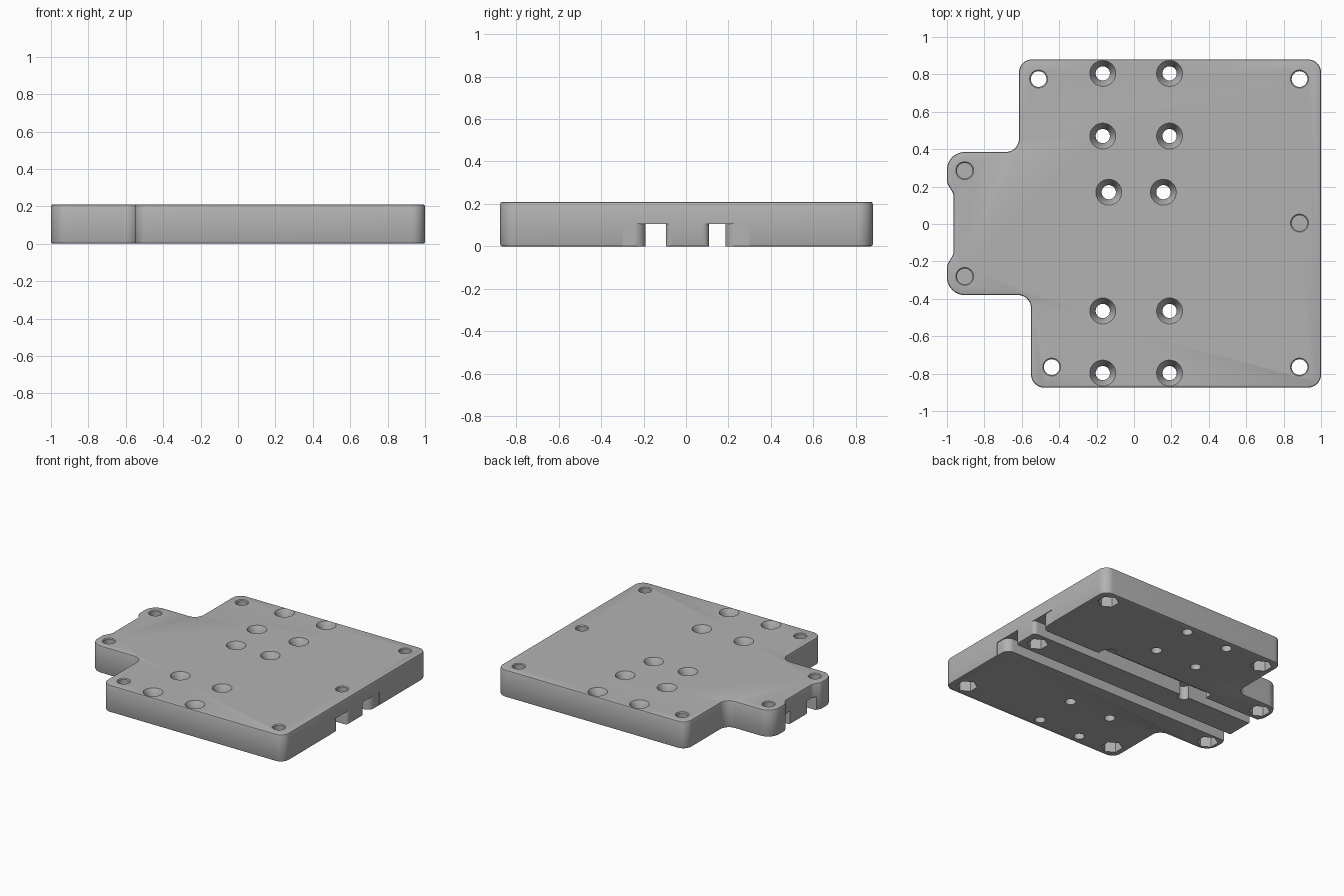
import bpy, bmesh, math
from mathutils import Vector

cube = bpy.data.objects.get("Cube")
if cube:
    bpy.data.objects.remove(cube, do_unlink=True)

H = 0.21          # plate thickness
CHANNEL = 0.105   # channel depth

grey = bpy.data.materials.new("plain_grey")
grey.use_nodes = True
colour = (0.45, 0.45, 0.45, 1)
grey.diffuse_color = colour
grey.node_tree.nodes["Principled BSDF"].inputs["Base Color"].default_value = colour


def rounded(corners, steps=8):
    """Polygon outline with each (x, y, radius) corner turned into an arc."""
    out = []
    for i, (x, y, r) in enumerate(corners):
        p = Vector((x, y))
        if r == 0:
            out.append(p)
            continue
        a = (Vector(corners[i - 1][:2]) - p).normalized()
        b = (Vector(corners[(i + 1) % len(corners)][:2]) - p).normalized()
        half = a.angle(b) / 2
        centre = p + (a + b).normalized() * r / math.sin(half)
        start = p + a * r / math.tan(half) - centre
        end = p + b * r / math.tan(half) - centre
        for k in range(steps + 1):
            d = start.lerp(end, k / steps).normalized()
            out.append(centre + d * r)
    return out


def prism(name, points, z0, z1, bevel=0):
    bm = bmesh.new()
    face = bm.faces.new([bm.verts.new((p[0], p[1], z0)) for p in points])
    new = bmesh.ops.extrude_face_region(bm, geom=[face], use_keep_orig=True)["geom"]
    bmesh.ops.translate(bm, vec=(0, 0, z1 - z0),
                        verts=[v for v in new if isinstance(v, bmesh.types.BMVert)])
    bmesh.ops.recalc_face_normals(bm, faces=bm.faces)
    if bevel:
        rim = [e for e in bm.edges if abs(e.verts[0].co.z - e.verts[1].co.z) < 1e-5]
        bmesh.ops.bevel(bm, geom=rim, offset=bevel, segments=2, profile=0.5, affect='EDGES')
    return finish(name, bm)


def finish(name, bm):
    mesh = bpy.data.meshes.new(name)
    bm.to_mesh(mesh)
    bm.free()
    obj = bpy.data.objects.new(name, mesh)
    bpy.context.collection.objects.link(obj)
    mesh.materials.append(grey)
    return obj


def frustum(name, x, y, z0, z1, r0, r1, sides=32):
    bm = bmesh.new()
    bmesh.ops.create_cone(bm, cap_ends=True, segments=sides, radius1=r0, radius2=r1, depth=z1 - z0)
    bmesh.ops.translate(bm, verts=bm.verts, vec=(x, y, (z0 + z1) / 2))
    return finish(name, bm)


def cut(target, cutter):
    cutter.hide_render = True
    bpy.context.view_layer.objects.active = target
    mod = target.modifiers.new("cut", 'BOOLEAN')
    mod.operation = 'DIFFERENCE'
    mod.solver = 'EXACT'
    mod.object = cutter
    bpy.ops.object.modifier_apply(modifier=mod.name)
    bpy.data.objects.remove(cutter, do_unlink=True)


# Plate outline with an eared tab on the -x side
outline = [(1, -.875, .07), (1, .88, .07), (-.615, .88, .07), (-.615, .385, .07),
           (-1, .385, .095), (-1, .22, .05), (-.965, .16, .05),
           (-.965, -.16, .05), (-1, -.22, .05), (-1, -.38, .095),
           (-.55, -.38, .07), (-.55, -.875, .07)]
plate = prism("mounting_plate", rounded(outline), 0, H, 0.01)

# Two cable channels underneath, with flared mouths at the +x end
lower = [(-1.2, -.19, 0), (.995, -.19, .055), (.995, -.3, 0), (1.2, -.3, 0),
         (1.2, -.06, 0), (1, -.06, 0), (1, -.095, .03), (-1.2, -.095, 0)]
upper = [(-1.2, .108, 0), (1, .108, .03), (1, .07, 0), (1.2, .07, 0),
         (1.2, .3, 0), (.995, .3, 0), (.995, .185, .055), (.48, .185, 0),
         (.48, .25, .03), (-.5, .25, .03), (-.5, .185, 0), (-1.2, .185, 0)]
for pts in (lower, upper):
    cut(plate, prism("channel_cutter", rounded(pts), -.1, CHANNEL))

# Round reliefs in the channel walls
for x, y in ((-.37, .1), (.42, .25)):
    cut(plate, frustum("relief_cutter", x, y, -.1, CHANNEL, .04, .04))

# Bolt holes with hexagonal nut pockets underneath
bolts = [(.885, .775), (.885, .005), (.885, -.765), (-.51, .775),
         (-.44, -.765), (-.905, .285), (-.905, -.28)]
for x, y in bolts:
    cut(plate, frustum("bolt_cutter", x, y, -.1, H + .1, .042, .042))
    cut(plate, frustum("edge_cutter", x, y, H - .01, H + .01, .038, .058))
    cut(plate, frustum("nut_cutter", x, y, -.1, .08, .075, .075, 6))

# Countersunk screw holes
screws = [(x, y) for y in (.805, .47, -.465, -.797) for x in (-.167, .19)]
screws += [(-.135, .17), (.157, .17)]
for x, y in screws:
    cut(plate, frustum("screw_cutter", x, y, -.1, H + .1, .038, .038))
    cut(plate, frustum("sink_cutter", x, y, H - .06, H + .01, .036, .075))

# Smooth arcs, keep hard edges
plate.select_set(True)
bpy.context.view_layer.objects.active = plate
bpy.ops.object.shade_smooth_by_angle(angle=math.radians(30))
